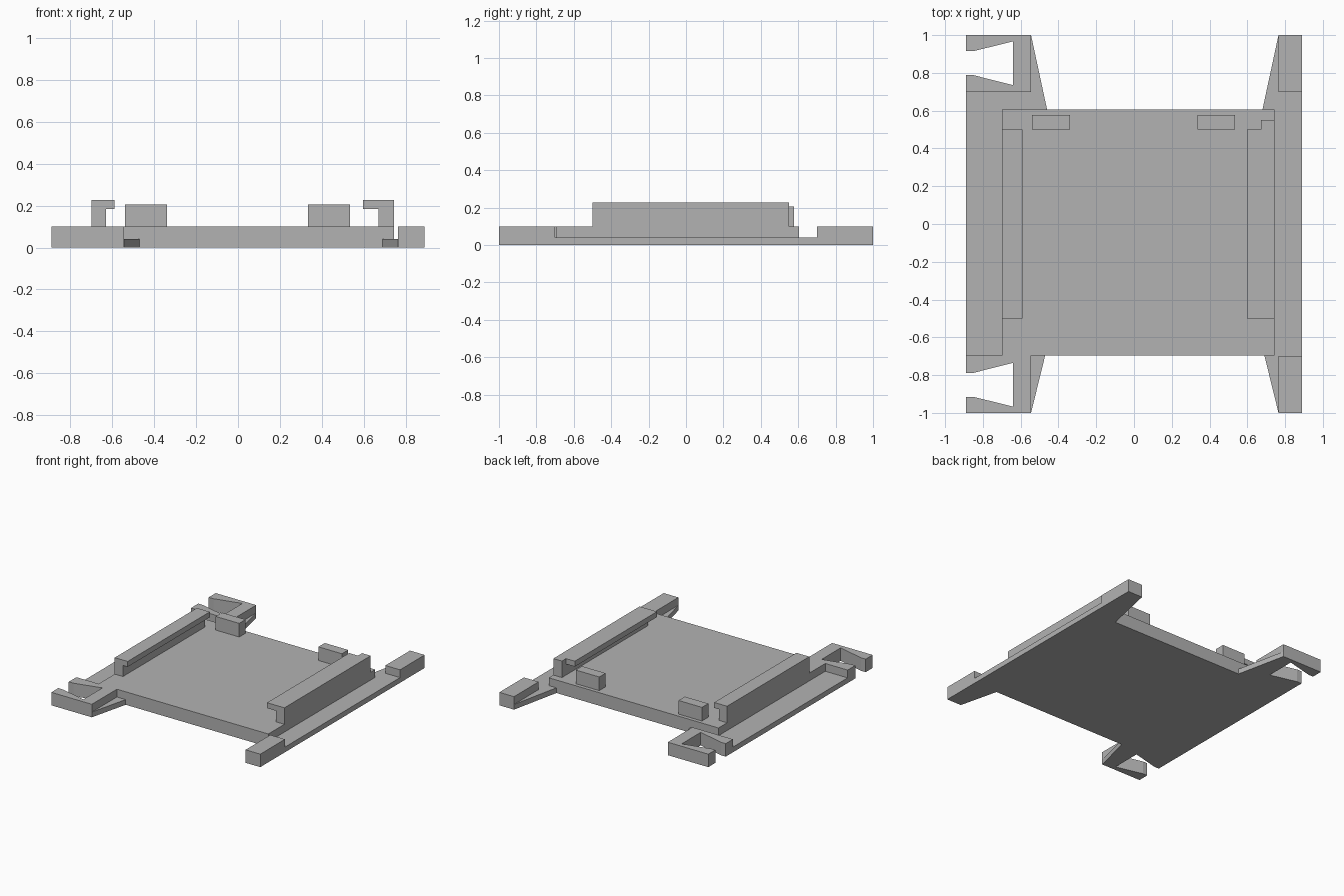
import bpy
import bmesh

if "Cube" in bpy.data.objects:
    bpy.data.objects.remove(bpy.data.objects["Cube"])

gray = bpy.data.materials.new("plain_gray")
gray.diffuse_color = (0.45, 0.45, 0.45, 1)
gray.use_nodes = True
gray.node_tree.nodes["Principled BSDF"].inputs["Base Color"].default_value = gray.diffuse_color


def prism(name, pts, lo, hi, axis="z"):
    """Extrude a closed outline from lo to hi; axis z takes (x, y), axis y takes (x, z)."""
    def place(p, h):
        return (p[0], p[1], h) if axis == "z" else (p[0], h, p[1])
    bm = bmesh.new()
    a = [bm.verts.new(place(p, lo)) for p in pts]
    b = [bm.verts.new(place(p, hi)) for p in pts]
    bm.faces.new(a)
    bm.faces.new(b)
    for i in range(len(pts)):
        j = (i + 1) % len(pts)
        bm.faces.new((a[i], a[j], b[j], b[i]))
    bmesh.ops.recalc_face_normals(bm, faces=bm.faces)
    me = bpy.data.meshes.new(name)
    bm.to_mesh(me)
    bm.free()
    me.materials.append(gray)
    ob = bpy.data.objects.new(name, me)
    bpy.context.collection.objects.link(ob)
    return ob


def box(name, x0, x1, y0, y1, z0, z1):
    return prism(name, [(x0, y0), (x1, y0), (x1, y1), (x0, y1)], z0, z1)


W = 0.89          # half width
THIN, DECK, TOP = 0.04, 0.10, 0.227
FRONT, BACK = -0.695, 0.605

# Flared mouth of the clip slot in a left arm, from the outer end inward
slot = [(-W, 0.915), (-0.85, 0.915), (-0.64, 0.967),
        (-0.64, 0.735), (-0.85, 0.788), (-W, 0.788)]
slot_front = [(x, -y) for x, y in reversed(slot)]

# Thin base plate with four tapered arms and two slots
prism("base_plate",
      [(-W, -1), (-0.545, -1), (-0.47, FRONT), (0.69, FRONT), (0.765, -1), (W, -1),
       (W, 1), (0.765, 1), (0.68, BACK), (-0.46, BACK), (-0.545, 1), (-W, 1)]
      + slot + slot_front, 0, THIN)

# Raised deck
box("deck", -0.70, 0.745, FRONT, BACK, THIN, DECK)

# Slotted clip blocks on the left arms
clip = [(-W, 0.70), (-0.545, 0.70), (-0.545, 1), (-W, 1)] + slot
prism("back_clip", clip, THIN, DECK)
prism("front_clip", [(x, FRONT if y == 0.70 else -y) for x, y in clip], THIN, DECK)

# Plain blocks on the right arms
box("back_arm_block", 0.765, W, 0.70, 1, THIN, DECK)
box("front_arm_block", 0.765, W, -1, -0.70, THIN, DECK)

# Overhanging side rails
prism("left_rail", [(-0.70, DECK), (-0.63, DECK), (-0.63, 0.185), (-0.59, 0.185),
                    (-0.59, TOP), (-0.70, TOP)], -0.50, 0.50, "y")
prism("right_rail", [(0.745, DECK), (0.672, DECK), (0.672, 0.185), (0.597, 0.185),
                     (0.597, TOP), (0.745, TOP)], -0.50, 0.50, "y")
box("right_rail_end", 0.672, 0.745, 0.50, 0.55, DECK, TOP)

# Stop blocks along the back edge
for side, x in (("left", -0.54), ("right", 0.335)):
    box(side + "_stop", x, x + 0.20, 0.50, 0.577, DECK, 0.205)
